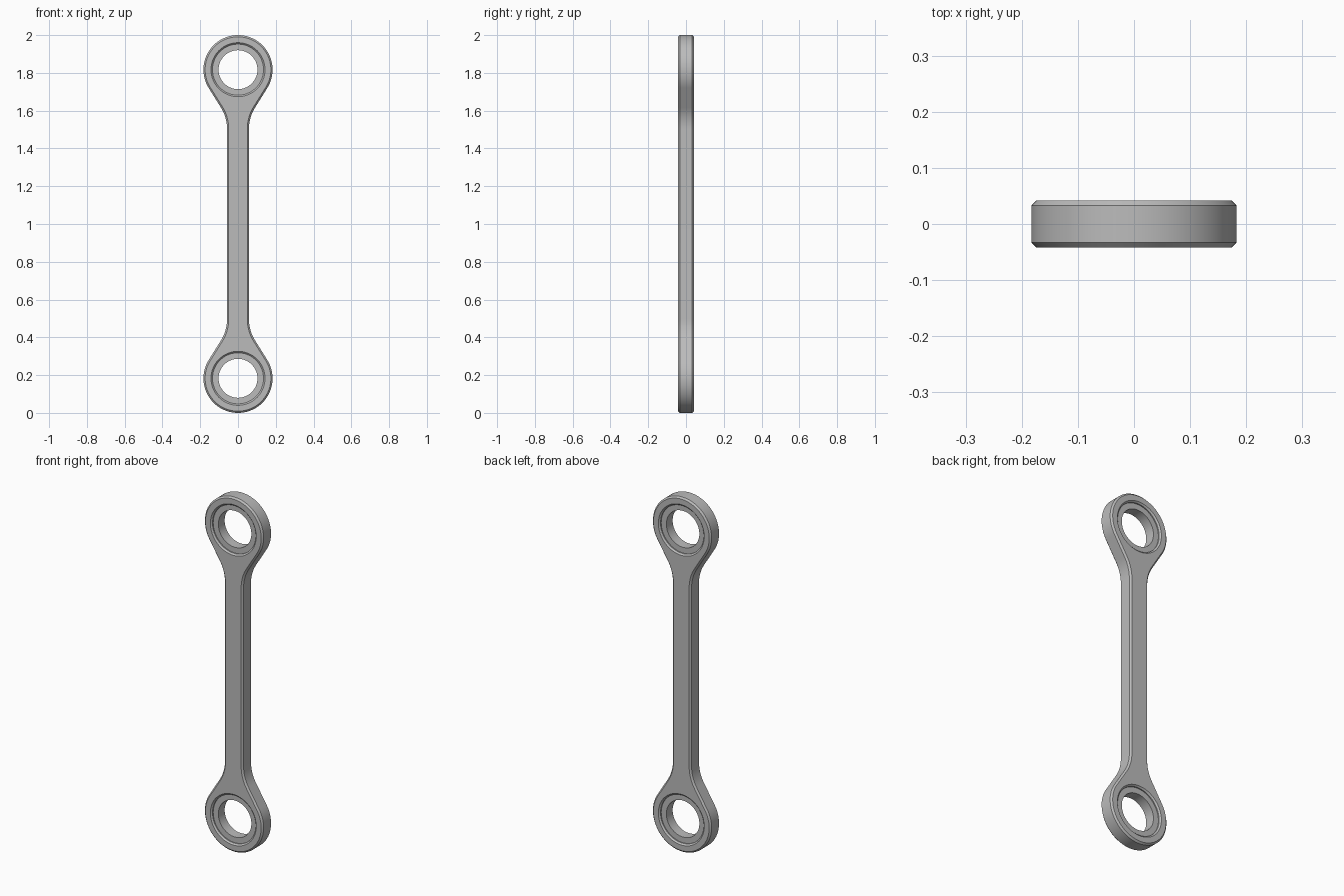
import bpy
import bmesh
from math import sin, cos, pi, radians

if "Cube" in bpy.data.objects:
    bpy.data.objects.remove(bpy.data.objects["Cube"])

HALF = 0.042        # half thickness
CHAMFER = 0.009
EYE_R = 0.183       # outer radius of each eye
EYE_Z = 1 - EYE_R   # eye centre above and below the middle
SHANK = 0.058       # half width of the shank
FILLET = 0.21
SLOPE = radians(32)
SEAT_R, BORE_R = 0.135, 0.103
SEGMENTS = 96

steel = bpy.data.materials.new("grey steel")
steel.use_nodes = True
grey = (0.5, 0.5, 0.5, 1)
steel.diffuse_color = grey
steel.node_tree.nodes["Principled BSDF"].inputs["Base Color"].default_value = grey


def outline(inset):
    """Closed rod outline (x, z), moved inward by inset."""
    fx = SHANK + FILLET
    fz = EYE_Z - (EYE_R + FILLET - cos(SLOPE) * fx) / sin(SLOPE)
    r, f = EYE_R - inset, FILLET + inset
    quarter = []
    n = 32
    for i in range(n + 1):
        a = pi / 2 - (pi / 2 + SLOPE) * i / n
        quarter.append((r * cos(a), EYE_Z + r * sin(a)))
    for i in range(11):
        a = SLOPE * (1 - i / 10)
        quarter.append((fx - f * cos(a), fz + f * sin(a)))
    right = quarter + [(x, -z) for x, z in reversed(quarter)]
    left = [(-x, z) for x, z in reversed(right[1:-1])]
    return right + left


def circle(radius, z):
    return [(radius * cos(2 * pi * i / SEGMENTS), z + radius * sin(2 * pi * i / SEGMENTS))
            for i in range(SEGMENTS)]


def add_loop(bm, points, y):
    return [bm.verts.new((x, y, z + 1)) for x, z in points]


def skin(bm, loops, closed=False):
    """Join neighbouring loops with quads."""
    pairs = list(zip(loops, loops[1:]))
    if closed:
        pairs.append((loops[-1], loops[0]))
    for a, b in pairs:
        for i in range(len(a)):
            j = (i + 1) % len(a)
            bm.faces.new((a[i], a[j], b[j], b[i]))


def finish(bm, name):
    bmesh.ops.recalc_face_normals(bm, faces=bm.faces)
    mesh = bpy.data.meshes.new(name)
    bm.to_mesh(mesh)
    bm.free()
    mesh.materials.append(steel)
    obj = bpy.data.objects.new(name, mesh)
    bpy.context.collection.objects.link(obj)
    bpy.ops.object.select_all(action='DESELECT')
    obj.select_set(True)
    bpy.context.view_layer.objects.active = obj
    bpy.ops.object.shade_smooth_by_angle(angle=radians(30))


# Rod body: chamfered outer wall, two chamfered eye holes, flat cheeks
bm = bmesh.new()
walls = [[add_loop(bm, outline(c), y) for c, y in
          ((CHAMFER, -HALF), (0, CHAMFER - HALF), (0, HALF - CHAMFER), (CHAMFER, HALF))]]
lip = 0.008
for side in (-1, 1):
    walls.append([add_loop(bm, circle(r, side * EYE_Z), y) for r, y in
                  ((SEAT_R + lip, -HALF), (SEAT_R, lip - HALF),
                   (SEAT_R, HALF - lip), (SEAT_R + lip, HALF))])
for wall in walls:
    skin(bm, wall)
for end in (0, -1):
    rim = []
    for wall in walls:
        loop = wall[end]
        rim += [bm.edges.get((loop[i - 1], loop[i])) for i in range(len(loop))]
    bmesh.ops.triangle_fill(bm, use_beauty=True, use_dissolve=False, edges=rim)
finish(bm, "rod_body")

# Bushings, set slightly below the cheeks
for name, side in (("lower_bushing", -1), ("upper_bushing", 1)):
    bm = bmesh.new()
    depth = HALF - 0.014
    skin(bm, [add_loop(bm, circle(r, side * EYE_Z), y) for r, y in
              ((SEAT_R + 0.001, -depth), (BORE_R, -depth),
               (BORE_R, depth), (SEAT_R + 0.001, depth))], closed=True)
    finish(bm, name)
